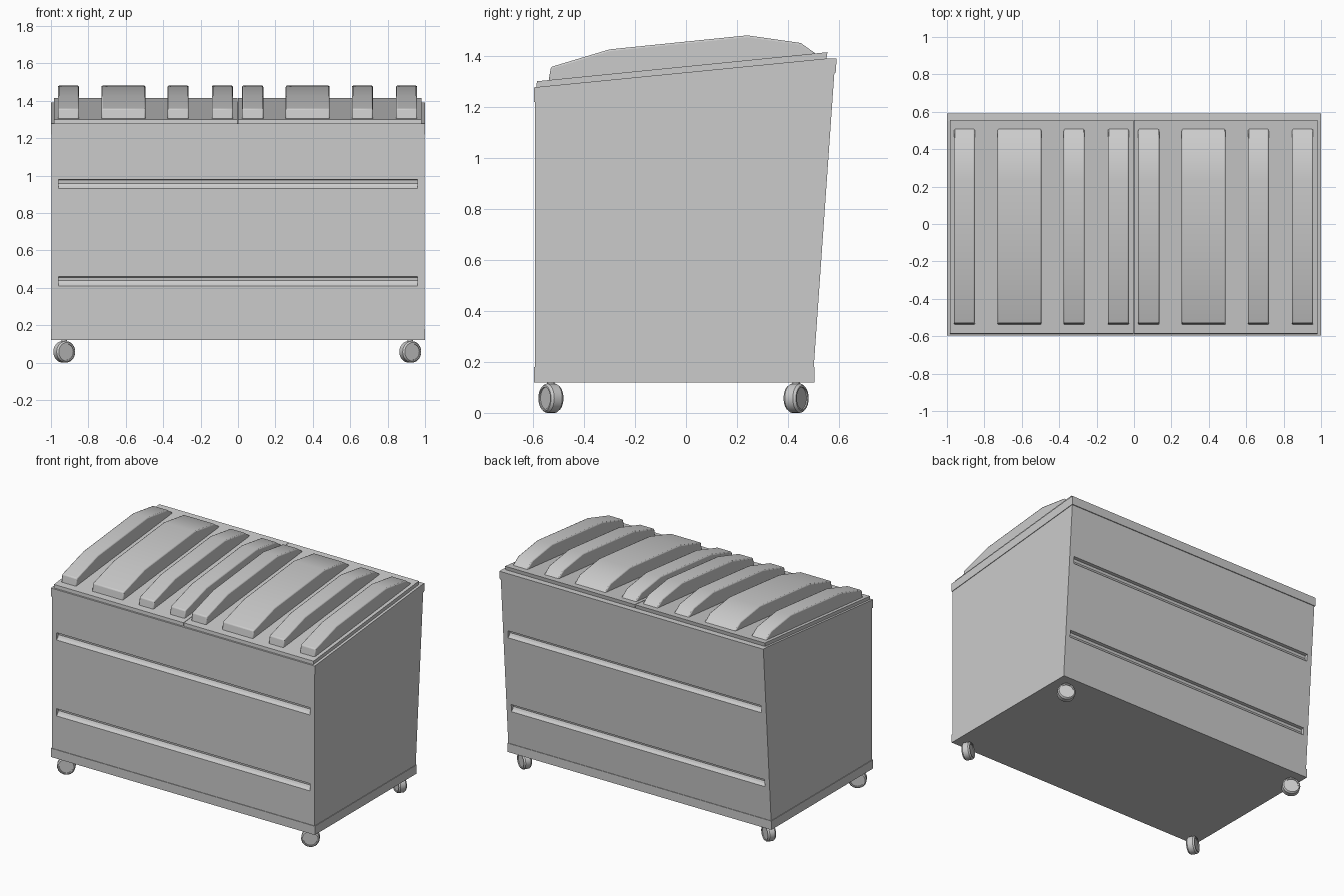
import bpy, bmesh, math
from mathutils import Matrix

if "Cube" in bpy.data.objects:
    bpy.data.objects.remove(bpy.data.objects["Cube"])


def prism(name, profile, x0, x1, bevel=0.0, smooth=False):
    """Extrude a (y, z) side profile from x0 to x1."""
    bm = bmesh.new()
    a = [bm.verts.new((x0, y, z)) for y, z in profile]
    b = [bm.verts.new((x1, y, z)) for y, z in profile]
    n = len(profile)
    bm.faces.new(a)
    bm.faces.new(b[::-1])
    for i in range(n):
        j = (i + 1) % n
        bm.faces.new((a[j], a[i], b[i], b[j]))
    bmesh.ops.recalc_face_normals(bm, faces=bm.faces)
    return finish(name, bm, bevel, smooth)


def finish(name, bm, bevel=0.0, smooth=False):
    me = bpy.data.meshes.new(name)
    bm.to_mesh(me)
    bm.free()
    ob = bpy.data.objects.new(name, me)
    bpy.context.collection.objects.link(ob)
    if bevel:
        m = ob.modifiers.new("bevel", 'BEVEL')
        m.width = bevel
        m.segments = 2
        m.limit_method = 'ANGLE'
        m.angle_limit = math.radians(50)
    if smooth:
        bpy.ops.object.select_all(action='DESELECT')
        ob.select_set(True)
        bpy.context.view_layer.objects.active = ob
        bpy.ops.object.shade_smooth_by_angle(angle=math.radians(30))
    return ob


def back_y(z):
    return 0.497 + (z - 0.12) * 0.07


# Main bin with a leaning back wall
body = prism("bin_body", [(-0.593, 0.13), (back_y(0.13), 0.13),
                          (back_y(1.37), 1.37), (0.54, 1.37), (-0.593, 1.265)],
             -0.996, 0.996)

# Pressed grooves across the front and back walls
groove = [(-0.02, 0.05), (0.0, 0.05), (0.02, 0.046), (0.022, 0.028), (0.014, 0.014),
          (0.0, 0.0), (-0.02, 0.0)]
for z0 in (0.41, 0.93):
    for side in ("front", "back"):
        if side == "front":
            pts = [(-0.593 + d, z0 + h) for d, h in groove]
        else:
            pts = [(back_y(z0 + h) - d, z0 + h) for d, h in groove]
        cutter = prism(f"{side}_groove_cutter", pts, -0.96, 0.96)
        cutter.hide_render = True
        cutter.hide_set(True)
        cutter.display_type = 'WIRE'
        m = body.modifiers.new("groove", 'BOOLEAN')
        m.operation = 'DIFFERENCE'
        m.solver = 'EXACT'
        m.object = cutter

# Base band and sloping top rim
prism("base_band", [(-0.597, 0.12), (0.505, 0.12), (0.505, 0.18), (-0.597, 0.18)], -1, 1)
prism("top_rim", [(-0.597, 1.22), (-0.597, 1.277), (0.55, 1.39), (0.591, 1.39),
                  (0.587, 1.333)], -1, 1)

# Two lids, each with four raised ribs
lid = [(-0.587, 1.276), (0.551, 1.388), (0.555, 1.415), (-0.585, 1.301)]
rib = [(-0.54, 1.295), (-0.53, 1.357), (-0.30, 1.426), (0.24, 1.481),
       (0.45, 1.451), (0.515, 1.405)]
ribs = [(-0.963, -0.85), (-0.73, -0.495), (-0.376, -0.264), (-0.14, -0.027)]
for label, dx in (("left", 0.0), ("right", 0.985)):
    prism(f"{label}_lid", lid, -0.985 + dx, -0.003 + dx)
    for x0, x1 in ribs:
        prism(f"{label}_lid_rib", rib, x0 + dx, x1 + dx, 0.007, True)

# Swivelled wheels, with a narrow hub on each face
for x in (-0.929, 0.921):
    for y, turn in ((-0.53, -60), (0.432, 60)):
        bm = bmesh.new()
        place = (Matrix.Translation((x, y, 0.0575))
                 @ Matrix.Rotation(math.radians(turn), 4, 'Z')
                 @ Matrix.Rotation(math.pi / 2, 4, 'Y'))
        rings = [(0.043, -0.022), (0.043, -0.028), (0.05, -0.028), (0.0575, -0.018),
                 (0.0575, 0.018), (0.05, 0.028), (0.043, 0.028), (0.043, 0.022)]
        n = 24
        loops = [[bm.verts.new(place @ Matrix.Rotation(2 * math.pi * i / n, 4, 'Z')
                               @ Matrix.Translation((r, 0, h)).to_translation())
                  for i in range(n)] for r, h in rings]
        for p, q in zip(loops, loops[1:]):
            for i in range(n):
                j = (i + 1) % n
                bm.faces.new((p[i], p[j], q[j], q[i]))
        bm.faces.new(loops[0][::-1])
        bm.faces.new(loops[-1])
        bmesh.ops.recalc_face_normals(bm, faces=bm.faces)
        finish("wheel", bm, 0.0, True)
        # Short stem up to the base
        bm = bmesh.new()
        bmesh.ops.create_cone(bm, cap_ends=True, segments=12, radius1=0.015, radius2=0.015,
                              depth=0.07, matrix=Matrix.Translation((x, y, 0.09)))
        finish("wheel_stem", bm)
